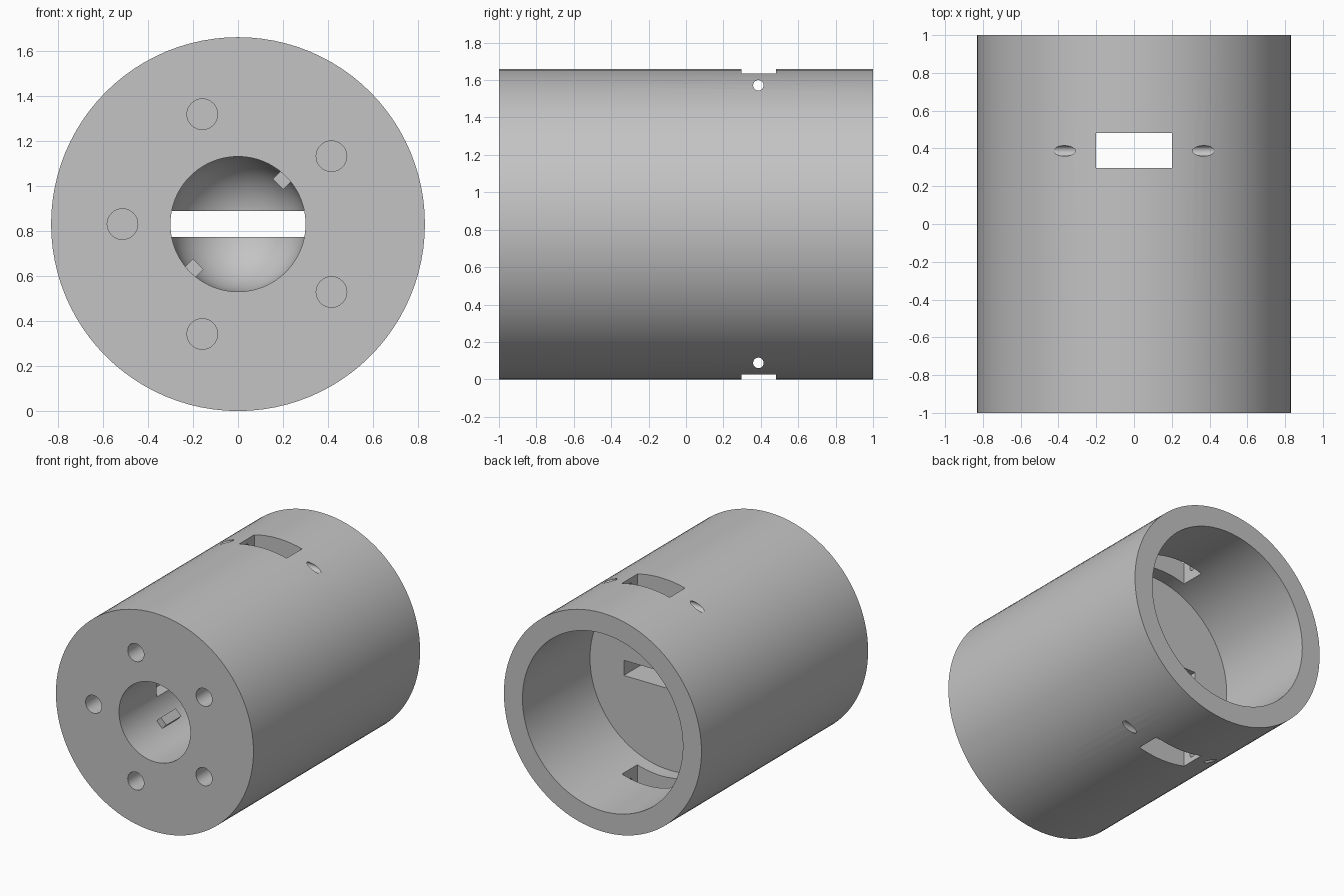
import bpy, bmesh
from math import pi, sin, cos, radians
from mathutils import Matrix, Vector

cube = bpy.data.objects.get("Cube")
if cube:
    bpy.data.objects.remove(cube, do_unlink=True)

R = 0.83            # outer radius, also the height of the axis
BORE = 0.30         # front bore radius
CUP = 0.674         # rear recess radius
FLOOR = 0.19        # y of the recess floor
DOME = -0.25        # y where the bore starts to round off

grey = bpy.data.materials.new("plain grey")
grey.use_nodes = True
colour = (0.55, 0.55, 0.55, 1)
grey.diffuse_color = colour
grey.node_tree.nodes["Principled BSDF"].inputs["Base Color"].default_value = colour


def make_object(name, bm):
    bmesh.ops.recalc_face_normals(bm, faces=bm.faces)
    mesh = bpy.data.meshes.new(name)
    bm.to_mesh(mesh)
    bm.free()
    mesh.materials.append(grey)
    obj = bpy.data.objects.new(name, mesh)
    bpy.context.collection.objects.link(obj)
    return obj


def add_box(bm, centre, size, turn=0):
    m = (Matrix.Translation(centre) @ Matrix.Rotation(turn, 4, 'Y')
         @ Matrix.Diagonal((*size, 1)))
    bmesh.ops.create_cube(bm, size=1, matrix=m)


def add_rod(bm, centre, radius, length, axis):
    turn = Matrix.Rotation(pi / 2, 4, axis)
    bmesh.ops.create_cone(bm, cap_ends=True, segments=32, radius1=radius,
                          radius2=radius, depth=length,
                          matrix=Matrix.Translation(centre) @ turn)


def cut(target, bm):
    cutter = make_object("cutter", bm)
    cutter.hide_render = True
    mod = target.modifiers.new("cut", 'BOOLEAN')
    mod.operation = 'DIFFERENCE'
    mod.solver = 'EXACT'
    mod.object = cutter
    bpy.context.view_layer.objects.active = target
    bpy.ops.object.modifier_apply(modifier=mod.name)
    bpy.data.objects.remove(cutter, do_unlink=True)


# Turned body: round-ended front bore, thick web, open rear recess
dome = [(BORE * sin(a), DOME + BORE * cos(a))
        for a in (i * pi / 24 for i in range(13))]
profile = dome + [(BORE, -1), (R, -1), (R, 1), (CUP, 1), (CUP, FLOOR), (0, FLOOR)]
bm = bmesh.new()
verts = [bm.verts.new((r, y, R)) for r, y in profile]
edges = [bm.edges.new(pair) for pair in zip(verts, verts[1:])]
bmesh.ops.spin(bm, geom=verts + edges, cent=(0, 0, R), axis=(0, 1, 0),
               angle=2 * pi, steps=96, use_merge=False)
bmesh.ops.remove_doubles(bm, verts=bm.verts, dist=0.0005)
body = make_object("body", bm)

# Slot through the web, and the two wall windows
bm = bmesh.new()
add_box(bm, (0, -0.15, R), (0.78, 0.8, 0.115))
for side in (-1, 1):
    add_box(bm, (0, 0.39, R + side * 0.75), (0.4, 0.185, 0.4))
cut(body, bm)

# Pin holes running sideways across each window
bm = bmesh.new()
for side in (-1, 1):
    add_rod(bm, (0, 0.387, R + side * 0.742), 0.028, 2, 'Y')
cut(body, bm)

# Ring of five blind bolt holes in the front face
bm = bmesh.new()
for i in range(5):
    a = pi + i * 2 * pi / 5
    add_rod(bm, (0.513 * cos(a), -0.85, R + 0.513 * sin(a)), 0.068, 0.5, 'X')
cut(body, bm)

# Two opposite keys standing out of the bore wall
bm = bmesh.new()
for a in (radians(45), radians(225)):
    centre = Vector((0.29 * cos(a), -0.55, R + 0.29 * sin(a)))
    add_box(bm, centre, (0.08, 0.18, 0.066), -a)
keys = make_object("bore_keys", bm)

bpy.ops.object.select_all(action='DESELECT')
body.select_set(True)
bpy.context.view_layer.objects.active = body
bpy.ops.object.shade_smooth_by_angle(angle=radians(30))
